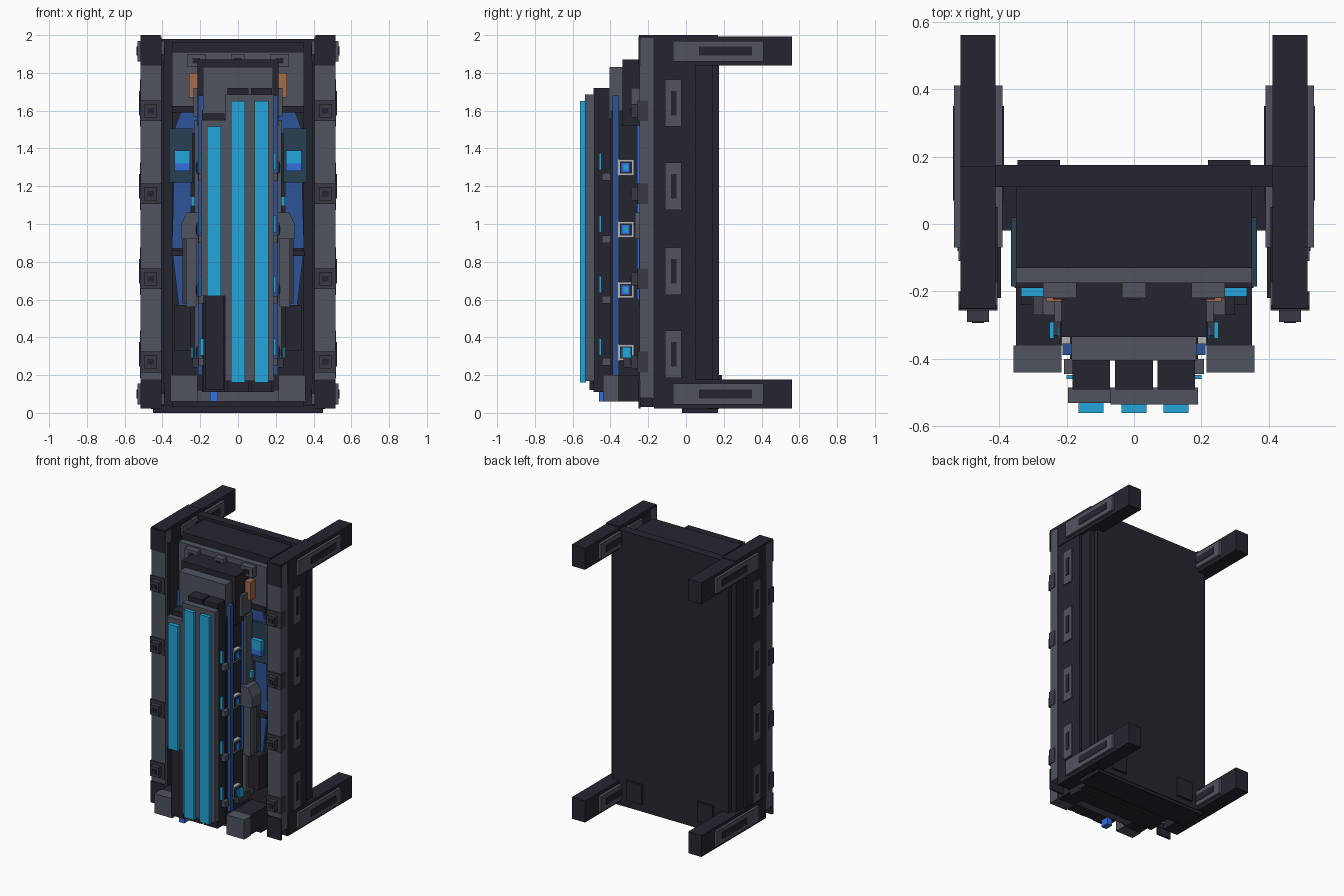
import bpy
import bmesh

default_cube = bpy.data.objects.get("Cube")
if default_cube:
    bpy.data.objects.remove(default_cube, do_unlink=True)


def srgb_to_linear(channel):
    value = channel / 255
    return value / 12.92 if value < 0.04 else ((value + 0.055) / 1.055) ** 2.4


def make_material(name, red, green, blue):
    material = bpy.data.materials.new(name)
    color = (*[srgb_to_linear(channel) for channel in (red, green, blue)], 1)
    material.diffuse_color = color
    material.use_nodes = True
    for node in material.node_tree.nodes:
        if node.type == "BSDF_PRINCIPLED":
            node.inputs["Base Color"].default_value = color
    return material


dark = make_material("dark navy metal", 37, 37, 47)
charcoal = make_material("charcoal metal", 56, 58, 66)
gray = make_material("steel gray", 80, 84, 95)
cyan = make_material("bright cyan", 36, 166, 218)
blue = make_material("bright blue", 52, 110, 220)
navy = make_material("muted blue", 46, 84, 152)
teal = make_material("deep teal", 40, 64, 84)
copper = make_material("copper", 165, 106, 76)
silver = make_material("light gray", 176, 182, 182)


def prism(name, material, outline, depth):
    """Extrude an outline of x, z points between two y values."""
    bm = bmesh.new()
    front, back = [[bm.verts.new((x, y, z)) for x, z in outline] for y in depth]
    bm.faces.new(front)
    bm.faces.new(back[::-1])
    for i in range(len(outline)):
        j = (i + 1) % len(outline)
        bm.faces.new((front[j], front[i], back[i], back[j]))
    bmesh.ops.recalc_face_normals(bm, faces=bm.faces)
    mesh = bpy.data.meshes.new(name)
    bm.to_mesh(mesh)
    bm.free()
    mesh.materials.append(material)
    part = bpy.data.objects.new(name, mesh)
    bpy.context.collection.objects.link(part)
    return part


def box(name, material, x, y, z):
    """Box from x, y and z ranges; a single x is a half width."""
    if not isinstance(x, tuple):
        x = (-x, x)
    outline = [(x[0], z[0]), (x[1], z[0]), (x[1], z[1]), (x[0], z[1])]
    return prism(name, material, outline, y)


def pair(name, material, x, y, z):
    """Matching left and right boxes."""
    box("left_" + name, material, x, y, z)
    box("right_" + name, material, (-x[1], -x[0]), y, z)


def pair_prism(name, material, outline, depth):
    prism("left_" + name, material, outline, depth)
    prism("right_" + name, material, [(-x, z) for x, z in outline], depth)


def around(center, half):
    return (center - half, center + half)


# Housing
box("base_plate", dark, 0.45, (-0.02, 0.17), (0, 0.04))
box("back_panel", dark, 0.46, (0.11, 0.175), (0.02, 1.98))
box("main_housing", dark, 0.35, (-0.13, 0.12), (0.04, 1.96))
box("front_sill", dark, 0.35, (-0.24, -0.13), (0.03, 0.08))
box("upper_front_panel", gray, 0.35, (-0.175, -0.13), (1.62, 1.91))
box("inner_back_panel", dark, 0.35, (-0.15, -0.13), (0.06, 1.62))
pair("back_foot_plate", dark, (0.22, 0.345), (0.17, 0.19), (0.06, 0.2))

# Side columns
pair("column_core", dark, (0.405, 0.51), (-0.18, 0.05), (0.03, 1.98))
pair("column_rear_step", dark, (0.41, 0.495), (0.05, 0.14), (0.03, 1.97))
pair("column_front_rail", gray, (0.405, 0.515), (-0.246, -0.172), (0.08, 1.985))
pair("rail_inner_edge", dark, (0.395, 0.407), (-0.22, 0), (0.1, 1.9))
for z in (0.27, 0.71, 1.16, 1.6):
    pair("clip_plate", charcoal, (0.405, 0.52), (-0.256, -0.2), around(z, 0.055))
    pair("clip_block", charcoal, (0.43, 0.495), (-0.29, -0.25), around(z, 0.035))
    pair("clip_slot", dark, (0.445, 0.48), (-0.294, -0.28), around(z, 0.015))
    pair("column_vent_frame", gray, (0.5, 0.52), (-0.11, -0.025), around(z + 0.04, 0.125))
    pair("column_vent_slot", dark, (0.51, 0.524), (-0.08, -0.05), around(z + 0.04, 0.065))

# Corner arms
for z in (0.1, 1.915):
    pair("arm", dark, (0.41, 0.515), (-0.17, 0.56), around(z, 0.077))
    pair("arm_side_plate", gray, (0.39, 0.533), (-0.07, 0.41), around(z, 0.055))
    pair("arm_side_slot", dark, (0.386, 0.537), (0.07, 0.35), around(z, 0.024))
    pair("corner_front_cap", dark, (0.405, 0.517), (-0.252, -0.24), around(z, 0.077))
pair("corner_top_cap", dark, (0.41, 0.515), (-0.25, 0.17), (1.98, 2))

# Top clips and latches
for center in (-0.22, 0, 0.22):
    width = 0.05 if center else 0.035
    box("top_clip", gray, around(center, width), (-0.22, -0.17), (1.83, 1.9))
    box("top_clip_slot", dark, around(center, 0.02), (-0.224, -0.21), (1.85, 1.88))
pair("copper_latch", copper, (0.215, 0.26), (-0.23, -0.175), (1.67, 1.8))
pair("latch_sill", dark, (0.2, 0.35), (-0.19, -0.13), (1.59, 1.625))

# Blue inner panels and window modules
pair_prism("upper_blue_panel", navy,
           [(0.2, 1.48), (0.345, 1.48), (0.3, 1.6), (0.2, 1.6)], (-0.165, -0.14))
pair_prism("middle_blue_panel", navy,
           [(0.25, 0.87), (0.35, 0.87), (0.34, 1.23), (0.25, 1.23)], (-0.165, -0.14))
pair_prism("lower_blue_panel", navy,
           [(0.24, 0.83), (0.345, 0.83), (0.3, 0.45), (0.27, 0.45)], (-0.165, -0.14))
pair("panel_divider", dark, (0.24, 0.355), (-0.19, -0.14), (0.83, 0.86))
pair("window_housing", teal, (0.24, 0.365), (-0.185, 0.02), (1.22, 1.505))
pair("window_upper", cyan, (0.255, 0.335), (-0.215, -0.18), (1.32, 1.39))
pair("window_lower", blue, (0.255, 0.335), (-0.215, -0.18), (1.28, 1.32))

# Side mechanisms
pair_prism("mechanism_head", gray,
           [(0.21, 0.92), (0.3, 0.92), (0.3, 1), (0.27, 1.06), (0.21, 1.06)], (-0.27, -0.16))
pair("mechanism_bar", gray, (0.22, 0.275), (-0.25, -0.16), (0.56, 0.92))
pair("mechanism_guide", charcoal, (0.275, 0.295), (-0.21, -0.15), (0.58, 0.92))
pair("lower_cylinder", dark, (0.25, 0.335), (-0.24, -0.14), (0.33, 0.57))
pair("inner_rail", gray, (0.205, 0.23), (-0.24, -0.16), (0.25, 1.55))
pair("blue_thin_rail", blue, (0.2, 0.21), (-0.26, -0.24), (0.6, 1.55))
pair("upper_bracket", gray, (0.2, 0.235), (-0.29, -0.18), (1.57, 1.72))
for z in (0.8, 1.12):
    pair("status_light", cyan, (0.23, 0.25), (-0.2, -0.17), around(z, 0.025))
pair("lower_light", cyan, (0.237, 0.25), (-0.34, -0.29), around(0.32, 0.03))
pair("light_bracket", charcoal, (0.2, 0.24), (-0.33, -0.2), (0.24, 0.29))

# Bottom feet
pair("front_foot", gray, (0.215, 0.357), (-0.44, -0.36), (0.06, 0.2))
pair("front_foot_mount", dark, (0.215, 0.35), (-0.36, -0.13), (0.06, 0.2))
box("bottom_tray", gray, 0.23, (-0.34, -0.15), (0.06, 0.12))

# Central unit
box("central_core", dark, 0.19, (-0.4, -0.14), (0.11, 1.6))
box("core_head", dark, 0.215, (-0.335, -0.17), (1.52, 1.87))
box("core_head_cover", gray, 0.185, (-0.405, -0.33), (1.56, 1.83))
pair("blue_side_strip", navy, (0.185, 0.212), (-0.388, -0.355), (0.2, 1.68))
for z in (0.32, 0.65, 0.97, 1.3):
    pair("side_port_frame", silver, (0.18, 0.215), (-0.36, -0.275), around(z, 0.042))
    pair("side_port_recess", dark, (0.19, 0.219), (-0.35, -0.285), around(z, 0.032))
    pair("side_port_light", blue, (0.2, 0.222), (-0.342, -0.3), around(z, 0.024))
    pair("side_port_center", cyan, (0.2, 0.225), (-0.33, -0.306), around(z, 0.016))
    pair("side_tab", gray, (0.18, 0.208), (-0.445, -0.4), around(z - 0.05, 0.02))
    pair("side_tab_light", cyan, (0.18, 0.2), (-0.46, -0.447), around(z + 0.03, 0.045))

# Front cells with their light bars
for name, center, top in (("right", -0.127, 1.585), ("middle", 0, 1.72), ("left", 0.125, 1.72)):
    box(name + "_cell", dark, around(center, 0.056), (-0.49, -0.39), (0.11, top))
    low = 0.62 if name == "right" else 0.16
    box(name + "_light_bar", cyan, around(center, 0.037), (-0.56, -0.53), (low, top - 0.07))
box("short_cover", gray, (-0.195, -0.07), (-0.53, -0.485), (0.62, 1.55))
box("long_cover", gray, (-0.07, 0.19), (-0.535, -0.485), (0.17, 1.685))
box("lower_cell_block", dark, (-0.175, -0.075), (-0.51, -0.48), (0.12, 0.62))
box("blue_outlet", blue, (-0.147, -0.105), (-0.46, -0.4), (0.06, 0.12))
